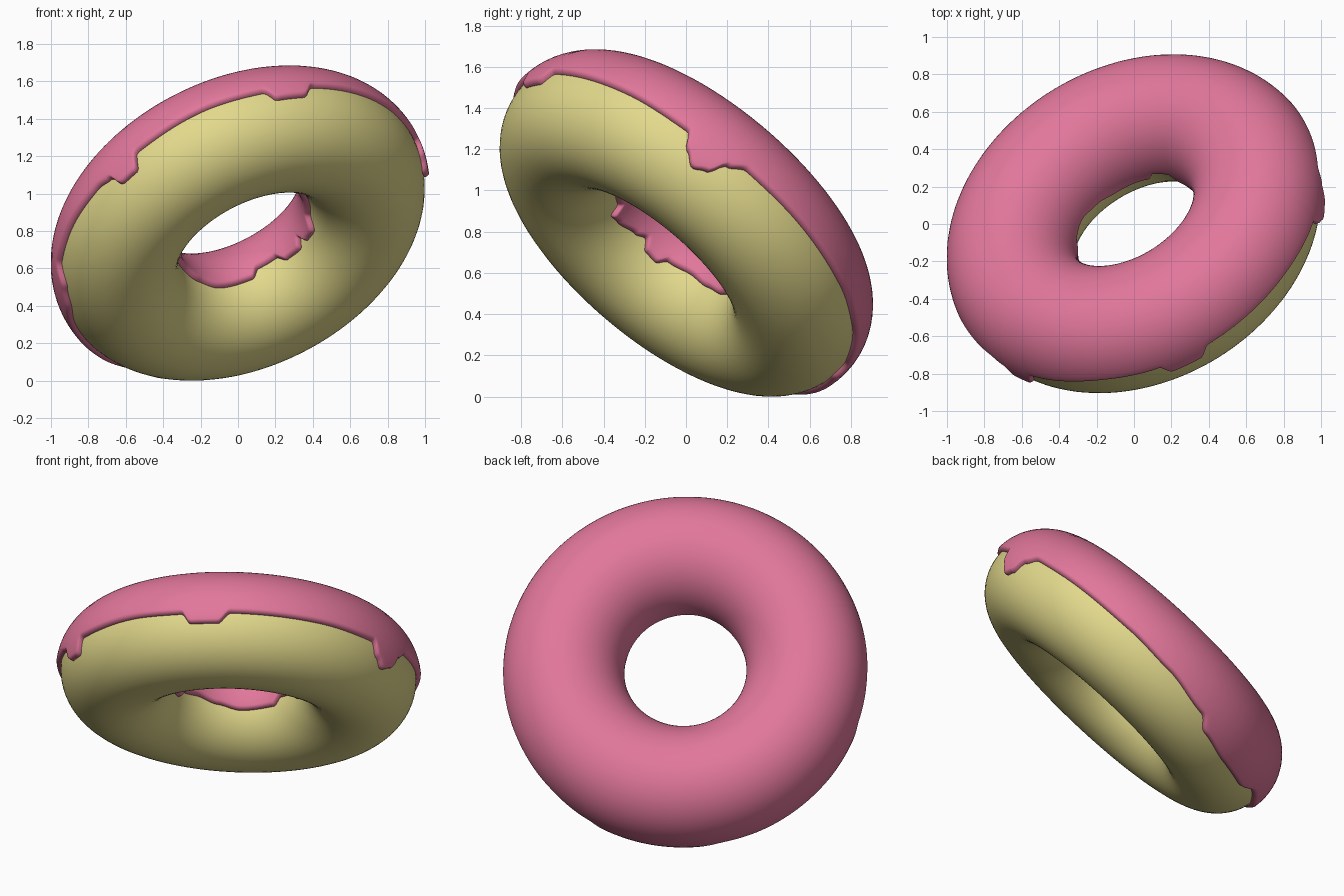
import bpy, bmesh, math
from mathutils import Vector, Matrix

if "Cube" in bpy.data.objects:
    bpy.data.objects.remove(bpy.data.objects["Cube"])

R, r, T = 0.71, 0.326, 0.028          # ring radius, tube radius, icing thickness
N = 400                               # steps around the ring

# Local frame of the tilted ring: n = icing side, e2 points to the lowest spot
n = Vector((-0.37, 0.605, 0.707)).normalized()
e1 = Vector((n.y, -n.x, 0)).normalized()
e2 = n.cross(e1)
rot = Matrix((e1, e2, n)).transposed().to_4x4()
frame = Matrix.Translation((0.0125, -0.0125, 0.828)) @ rot

# Icing border: (angle round the ring, angle on the tube), in degrees
OUTER = [(-180, 2), (-165, 1), (-159, -3), (-157, -16), (-151, -16), (-148, 0),
         (-125, 2), (-106, 0), (-103, -11), (-94, -11), (-90, 0), (-60, 0),
         (-39, -2), (-36, -16), (-32, -25), (-28, -20), (-25, -6), (-20, 3),
         (0, 4), (25, 3), (42, 0), (60, -7), (66, -18), (80, -22), (95, -22),
         (105, -13), (118, -16), (140, -15), (150, -19), (158, -14), (165, 0), (180, 2)]
INNER = [(-180, 190), (-163, 196), (-155, 198), (-150, 188), (-100, 184), (-60, 186),
         (-20, 188), (-8, 198), (3, 196), (7, 188), (14, 195), (28, 193), (36, 184),
         (52, 184), (60, 192), (90, 194), (110, 190), (130, 186), (148, 188),
         (155, 195), (165, 194), (172, 186), (180, 190)]


def border(table, a):
    for (a0, p0), (a1, p1) in zip(table, table[1:]):
        if a0 <= a <= a1:
            k = (a - a0) / (a1 - a0)
            return p0 + (p1 - p0) * k * k * (3 - 2 * k)
    return table[-1][1]


def ring_point(a, phi, rad):
    w = R + rad * math.cos(phi)
    return Vector((w * math.cos(a), w * math.sin(a), rad * math.sin(phi)))


def sweep(name, sections, colour):
    """Join closed cross-sections into a smooth ring."""
    bm = bmesh.new()
    rows = [[bm.verts.new(frame @ p) for p in s] for s in sections]
    m = len(rows[0])
    for i in range(len(rows)):
        a, b = rows[i], rows[(i + 1) % len(rows)]
        for j in range(m):
            k = (j + 1) % m
            bm.faces.new((a[j], b[j], b[k], a[k]))
    bmesh.ops.recalc_face_normals(bm, faces=bm.faces)
    for f in bm.faces:
        f.smooth = True
    me = bpy.data.meshes.new(name)
    bm.to_mesh(me)
    bm.free()
    ob = bpy.data.objects.new(name, me)
    bpy.context.collection.objects.link(ob)
    mat = bpy.data.materials.new(name + "_colour")
    mat.diffuse_color = (*colour, 1)
    mat.use_nodes = True
    mat.node_tree.nodes["Principled BSDF"].inputs["Base Color"].default_value = mat.diffuse_color
    me.materials.append(mat)


# Dough ring
dough = [[ring_point(2 * math.pi * i / 128, 2 * math.pi * j / 64, r) for j in range(64)]
         for i in range(128)]
sweep("dough", dough, (0.76, 0.69, 0.26))

# Icing shell with rounded, dripping borders
icing = []
for i in range(N):
    deg = -180 + 360 * i / N
    a = math.radians(deg)
    lo, hi = math.radians(border(OUTER, deg)), math.radians(border(INNER, deg))
    lip = math.radians(4.5)
    s = []
    for j in range(7):                # outer rounded lip
        q = j / 6 * math.pi / 2
        s.append(ring_point(a, lo + lip * (1 - math.cos(q)), r - 0.006 + (T + 0.006) * math.sin(q)))
    for j in range(1, 40):            # top surface
        s.append(ring_point(a, lo + lip + (hi - lo - 2 * lip) * j / 40, r + T))
    for j in range(7):                # inner rounded lip
        q = (1 - j / 6) * math.pi / 2
        s.append(ring_point(a, hi - lip * (1 - math.cos(q)), r - 0.006 + (T + 0.006) * math.sin(q)))
    for j in range(1, 20):            # underside, hidden in the dough
        s.append(ring_point(a, hi + (lo - hi) * j / 20, r - 0.012))
    icing.append(s)
sweep("icing", icing, (0.76, 0.185, 0.33))
